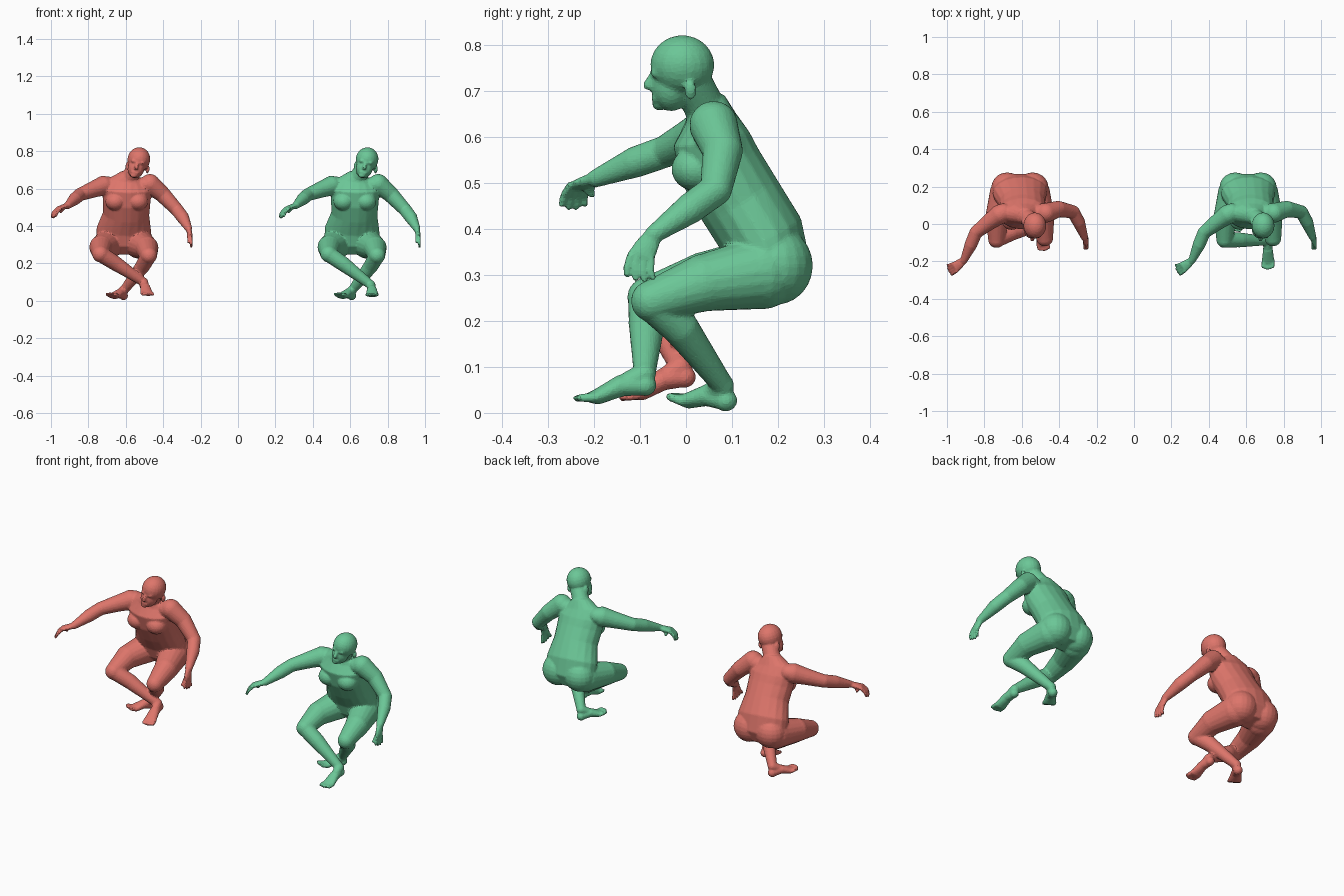
import bpy, bmesh, math
from mathutils import Vector, Matrix

cube = bpy.data.objects.get("Cube")
if cube:
    bpy.data.objects.remove(cube)

SIDES = 18


def material(name, rgb):
    mat = bpy.data.materials.new(name)
    mat.use_nodes = True
    mat.diffuse_color = (*rgb, 1)
    mat.node_tree.nodes["Principled BSDF"].inputs["Base Color"].default_value = (*rgb, 1)
    return mat


def blob(bm, center, radii, tilt=0):
    m = Matrix.Translation(center) @ Matrix.Rotation(tilt, 4, 'Y') @ Matrix.Diagonal((*radii, 1))
    bmesh.ops.create_uvsphere(bm, u_segments=20, v_segments=12, radius=1, matrix=m)


def tube(bm, path, sizes, side):
    """Closed loft of ellipses; sizes are (half width along side, half depth)."""
    path = [Vector(p) for p in path]
    rings = []
    for i, (p, (w, d)) in enumerate(zip(path, sizes)):
        t = (path[min(i + 1, len(path) - 1)] - path[max(i - 1, 0)]).normalized()
        u = Vector(side)
        u = (u - t * u.dot(t)).normalized()
        v = t.cross(u)
        angles = [math.tau * k / SIDES for k in range(SIDES)]
        rings.append([bm.verts.new(p + u * w * math.cos(a) + v * d * math.sin(a)) for a in angles])
    for a, b in zip(rings, rings[1:]):
        for k in range(SIDES):
            n = (k + 1) % SIDES
            bm.faces.new((a[k], a[n], b[n], b[k]))
    bm.faces.new(rings[0][::-1])
    bm.faces.new(rings[-1])


def limb(bm, path, radii):
    """Round tapered limb with a ball at each joint."""
    for (a, b), (r, s) in zip(zip(path, path[1:]), zip(radii, radii[1:])):
        d = Vector(b) - Vector(a)
        tube(bm, [a, b], [(r, r), (s, s)], d.orthogonal())
    for p, r in zip(path, radii):
        blob(bm, p, (r, r, r))


def hand(bm, wrist, knuckle, tip, spread, thumb):
    wrist, knuckle, tip, spread = map(Vector, (wrist, knuckle, tip, spread))
    tube(bm, [wrist, wrist.lerp(knuckle, .5), knuckle], [(.019, .015), (.026, .014), (.03, .011)], spread)
    for k in (-1.5, -.5, .5, 1.5):
        base = knuckle + spread * k * .015
        end = tip + spread * k * .019 + (knuckle - tip) * (.12 * abs(k))
        bend = base.lerp(end, .5) + (knuckle - wrist).normalized() * .008
        limb(bm, [base, bend, end], [.009, .0085, .007])
    limb(bm, [wrist.lerp(knuckle, .3), wrist.lerp(knuckle, .9) + Vector(thumb) * .6, knuckle + Vector(thumb)],
         [.012, .011, .008])


def foot(bm, ankle, heel, ball, tip):
    ankle, heel, ball, tip = map(Vector, (ankle, heel, ball, tip))
    side = (tip - heel).cross(Vector((0, 0, 1))).normalized()
    mid = heel.lerp(ball, .5) + Vector((0, 0, .012))
    blob(bm, heel, (.024, .026, .024))
    limb(bm, [ankle, mid], [.025, .021])
    tube(bm, [heel, mid, ball, ball.lerp(tip, .4)],
         [(.021, .022), (.027, .024), (.034, .017), (.032, .011)], side)
    for k in range(-2, 3):
        r = .011 if abs(k) == 2 else .009
        limb(bm, [ball + side * k * .012, tip + side * k * .013 - (tip - ball) * .06 * k * k], [r, r * .85])


def torso(bm):
    spine = [(0, .195, .255), (0, .185, .31), (0, .165, .385), (.012, .115, .465),
             (.015, .075, .535), (.015, .055, .595), (.018, .055, .64), (.028, .043, .68)]
    sizes = [(.08, .05), (.15, .088), (.146, .094), (.124, .094),
             (.128, .092), (.132, .085), (.1, .056), (.045, .042)]
    tube(bm, spine, sizes, (1, 0, 0))
    for s in (-1, 1):
        blob(bm, (s * .068, .195, .32), (.085, .081, .085))
        blob(bm, (.015 + s * .06, .022, .53), (.055, .054, .048))
        blob(bm, (.015 + s * .105, .06, .62), (.055, .05, .045))


def head(bm):
    limb(bm, [(.025, .045, .655), (.07, .012, .72)], [.045, .044])
    blob(bm, (.08, -.008, .756), (.061, .07, .065), .25)
    blob(bm, (.065, -.032, .708), (.045, .043, .053), .25)
    blob(bm, (.053, -.058, .672), (.021, .016, .015))
    limb(bm, [(.072, -.07, .737), (.066, -.083, .712)], [.008, .011])
    limb(bm, [(.047, -.066, .688), (.071, -.066, .683)], [.009, .009])
    limb(bm, [(.05, -.065, .748), (.1, -.065, .738)], [.011, .011])
    for x, z in ((.018, .725), (.128, .7)):
        blob(bm, (x, .01, z), (.009, .014, .021), .25)


def arms(bm):
    left = [(.14, .06, .625), (.205, .08, .57), (.285, .065, .485), (.315, .01, .445), (.345, -.07, .388)]
    right = [(-.11, .05, .615), (-.165, .01, .595), (-.235, -.045, .568), (-.262, -.11, .545), (-.3, -.195, .51)]
    for path in (left, right):
        limb(bm, path, [.053, .044, .035, .034, .02])
    hand(bm, left[-1], (.357, -.098, .34), (.36, -.1, .287), (0, 1, -.1), (-.012, -.032, -.025))
    hand(bm, right[-1], (-.348, -.232, .494), (-.382, -.248, .443), (-.4, .9, 0), (.01, .028, -.02))


def leg(bm, hip, thigh, knee, calf, ankle, heel, ball, tip):
    limb(bm, [hip, thigh, knee], [.08, .063, .045])
    limb(bm, [knee, calf, ankle], [.043, .04, .024])
    foot(bm, ankle, heel, ball, tip)


def figure(name, mat, offset, right_lower_leg):
    bm = bmesh.new()
    torso(bm)
    head(bm)
    arms(bm)
    leg(bm, (.082, .165, .305), (.122, .04, .283), (.133, -.075, .243), (.1, -.012, .185),
        (.003, .08, .06), (-.002, .086, .027), (-.052, .003, .026), (-.073, -.03, .038))
    leg(bm, (-.082, .165, .305), (-.122, .04, .287), (-.125, -.083, .25), *right_lower_leg)
    bmesh.ops.recalc_face_normals(bm, faces=bm.faces)
    mesh = bpy.data.meshes.new(name)
    bm.to_mesh(mesh)
    bm.free()
    mesh.materials.append(mat)
    obj = bpy.data.objects.new(name, mesh)
    obj.location.x = offset
    bpy.context.collection.objects.link(obj)
    # Fuse the parts into one skin, soften the joins, then leave broad facets
    fuse = obj.modifiers.new("Fuse", 'REMESH')
    fuse.mode = 'VOXEL'
    fuse.voxel_size = .005
    soften = obj.modifiers.new("Soften", 'SMOOTH')
    soften.factor = .5
    soften.iterations = 5
    facets = obj.modifiers.new("Facets", 'DECIMATE')
    facets.ratio = .25


green = material("soft green", (.148, .57, .31))
red = material("soft red", (.73, .18, .147))

# Right calf, ankle, heel, ball of foot and toe tips for each figure
figure("green_crouching_figure", green, .61,
       [(-.045, -.085, .195), (.1, -.09, .085), (.105, -.09, .06), (.107, -.195, .034), (.105, -.238, .032)])
figure("red_crouching_figure", red, -.61,
       [(-.045, -.05, .2), (.105, -.012, .1), (.108, -.004, .078), (.121, -.1, .042), (.13, -.138, .032)])
